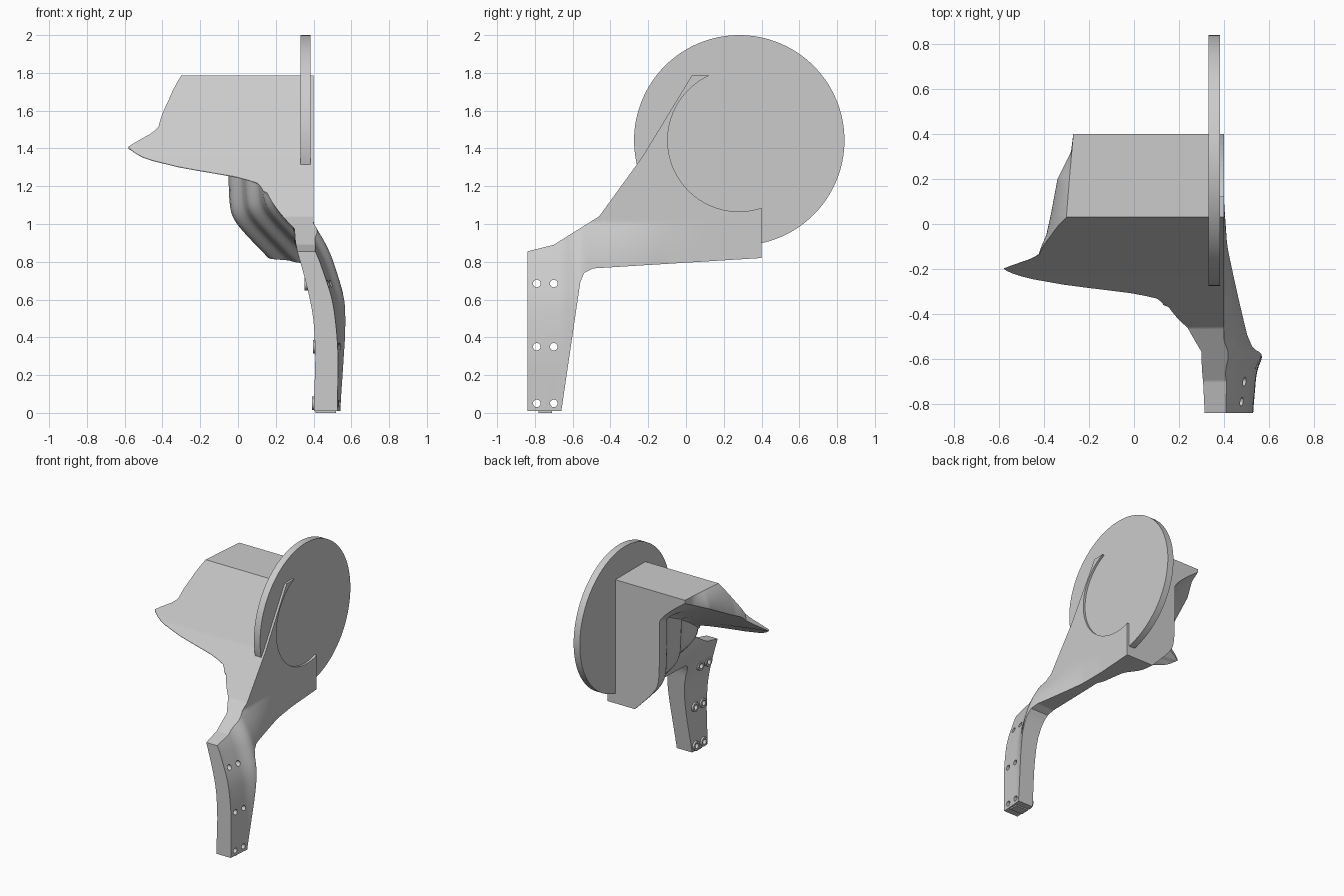
import bpy, bmesh, math
from mathutils import Matrix

if "Cube" in bpy.data.objects:
    bpy.data.objects.remove(bpy.data.objects["Cube"])

grey = bpy.data.materials.new("plain grey")
grey.use_nodes = True
grey.diffuse_color = (0.6, 0.6, 0.6, 1)
grey.node_tree.nodes["Principled BSDF"].inputs["Base Color"].default_value = grey.diffuse_color


def curve(*points):
    """Piecewise linear function through (position, value) points."""
    def value(t):
        if t <= points[0][0]:
            return points[0][1]
        for (a, fa), (b, fb) in zip(points, points[1:]):
            if t <= b:
                return fa + (fb - fa) * (t - a) / (b - a)
        return points[-1][1]
    return value


def soften(function, width):
    """Rounds the corners of a curve by averaging over a short span."""
    return lambda t: sum(function(t + width * k / 3) for k in range(-3, 4)) / 7


def soft_max(a, b, blend):
    return (a + b + math.sqrt((a - b) ** 2 + blend ** 2)) / 2


def make_object(name, bm):
    bmesh.ops.recalc_face_normals(bm, faces=bm.faces)
    mesh = bpy.data.meshes.new(name)
    bm.to_mesh(mesh)
    bm.free()
    mesh.materials.append(grey)
    obj = bpy.data.objects.new(name, mesh)
    bpy.context.collection.objects.link(obj)
    return obj


def add_cylinder(bm, x0, x1, y, z, radius, sides=32):
    place = Matrix.Translation(((x0 + x1) / 2, y, z)) @ Matrix.Rotation(math.pi / 2, 4, 'Y')
    bmesh.ops.create_cone(bm, cap_ends=True, segments=sides, radius1=radius,
                          radius2=radius, depth=x1 - x0, matrix=place)


def smooth(obj, angle):
    bpy.ops.object.select_all(action='DESELECT')
    obj.select_set(True)
    bpy.context.view_layer.objects.active = obj
    bpy.ops.object.shade_smooth_by_angle(angle=math.radians(angle))


def cut(obj, cutter):
    mod = obj.modifiers.new(cutter.name, 'BOOLEAN')
    mod.operation, mod.solver, mod.object = 'DIFFERENCE', 'EXACT', cutter
    cutter.hide_render = True
    cutter.hide_viewport = True
    cutter.display_type = 'WIRE'


# Side outline of the bracket: upper and lower edge along y
upper = curve((-.84, .855), (-.7, .89), (-.58, .965), (-.46, 1.04), (-.23, 1.357),
              (.03, 1.785), (.4, 1.785))
lower = curve((-.84, .01), (-.66, .01), (-.56, .69), (-.54, .74), (-.49, .765), (.4, .82))

# Leg faces along z, and how far the rear of the leg leans outward
leg_inner = soften(curve((0, .4), (.3, .41), (.5, .4), (.65, .37), (.8, .33), (.9, .3)), .06)
leg_outer = soften(curve((0, .525), (.3, .53), (.45, .52), (.6, .5), (.75, .45),
                         (.86, .41), (1.1, .26)), .06)
lean = curve((0, .04), (.3, .045), (.6, .07), (.97, .08))
inner_lean = curve((0, .02), (.6, .035), (.9, 0))
lean_amount = soften(curve((-.84, 0), (-.66, .35), (-.58, 1)), .03)
bulge = soften(curve((-.55, 1), (-.5, .88), (-.3, .5), (-.1, .13), (.1, 0)), .03)

# Stepped inner wall, and the scooped wing that overhangs it
wall_x = soften(curve((-.4, .16), (-.34, .125), (-.1, .1), (0, .04), (.2, .015),
                      (.3, -.045), (.4, -.055)), .03)
wing_root = curve((-.36, 1.17), (-.2, 1.28), (0, 1.4), (.2, 1.5), (.4, 1.56))
wing_height = curve((-.2, 1.395), (-.1, 1.5), (0, 1.55), (.2, 1.66), (.4, 1.76))
wing_tip = curve((-.353, .13), (-.33, .1), (-.309, 0), (-.272, -.3), (-.24, -.48),
                 (-.213, -.56), (-.198, -.58), (-.186, -.55), (-.155, -.46), (-.137, -.425),
                 (-.095, -.41), (-.05, -.39), (.04, -.37), (.2, -.34), (.32, -.28), (.4, -.27))
top_edge = curve((.03, -.3), (.4, -.27))


def wing_span(y):
    """Heights where the wing leaves the wall and where it reaches its tip."""
    root = min(wing_root(y), upper(y) - .02)
    tip = upper(y) if y < -.2 else wing_height(y)
    return root, min(max(tip, root + .01), upper(y) - .003)


def outer_x(y, z):
    x = leg_outer(z) + lean(z) * lean_amount(y)
    return .4 + (x - .4) * bulge(y) if x > .4 or z < .6 else .4


def inner_x(y, z):
    leg = leg_inner(z) + inner_lean(z) * lean_amount(y) * bulge(y)
    side = wall_x(y)
    wall = min(soft_max(side, 1.05 + 1.35 * side - z, .06), leg)
    root, tip = wing_span(y)
    if y < -.36 or z <= root:
        return wall
    if z <= tip:
        return wall + (wing_tip(y) - wall) * ((z - root) / (tip - root)) ** 1.3
    t = (z - tip) / (1.786 - tip)
    return wing_tip(y) + (top_edge(y) - wing_tip(y)) * t * t


def column(y):
    """Row heights from the lower to the upper edge, following the wing."""
    root, tip = wing_span(y)
    stops = [(lower(y), root, 40), (root, tip, 16), (tip, upper(y), 12)]
    return [a + (b - a) * j / n for a, b, n in stops for j in range(n)] + [upper(y)]


# Bracket: inner and outer sheets over the side outline, joined at the rim
breaks = [-.7, -.66, -.58, -.56, -.54, -.49, -.46, -.36, -.23, -.198, .03]
ys = sorted(set(breaks + [round(-.84 + 1.24 * i / 100, 4) for i in range(101)]))
bm = bmesh.new()
sheets = [[[bm.verts.new((side(y, z), y, z)) for z in column(y)] for y in ys]
          for side in (inner_x, outer_x)]
for sheet in sheets:
    for a, b in zip(sheet, sheet[1:]):
        for j in range(len(a) - 1):
            bm.faces.new((a[j], b[j], b[j + 1], a[j + 1]))


def rim(sheet):
    return ([c[0] for c in sheet] + sheet[-1][1:]
            + [c[-1] for c in reversed(sheet[:-1])] + sheet[0][-2:0:-1])


inside, outside = rim(sheets[0]), rim(sheets[1])
for i in range(len(inside)):
    bm.faces.new((inside[i - 1], inside[i], outside[i], outside[i - 1]))
bracket = make_object("bracket", bm)
smooth(bracket, 35)

# Round recess in the outer face of the bracket
bm = bmesh.new()
add_cylinder(bm, .375, .6, .28, 1.443, .377, 96)
cut(bracket, make_object("recess_cutter", bm))

# Round disc set into the bracket
bm = bmesh.new()
add_cylinder(bm, .33, .383, .282, 1.443, .557, 128)
smooth(make_object("disc", bm), 30)

# Screw holes through the leg, with bosses on its inner face
holes = [(y, z) for y in (-.79, -.7) for z in (.05, .35, .685)]
bm = bmesh.new()
for y, z in holes:
    add_cylinder(bm, .2, .7, y, z, .02, 24)
hole_cutter = make_object("hole_cutter", bm)
cut(bracket, hole_cutter)

bm = bmesh.new()
for y, z in holes:
    x = inner_x(y, z)
    add_cylinder(bm, x - .012, x + .03, y, z, .036, 24)
bosses = make_object("screw_bosses", bm)
smooth(bosses, 30)
cut(bosses, hole_cutter)

# Small foot under the leg
bm = bmesh.new()
bmesh.ops.create_cube(bm, size=1, matrix=Matrix.Translation((.465, -.745, .01))
                      @ Matrix.Diagonal((.11, .07, .02, 1)))
make_object("leg_foot", bm)
